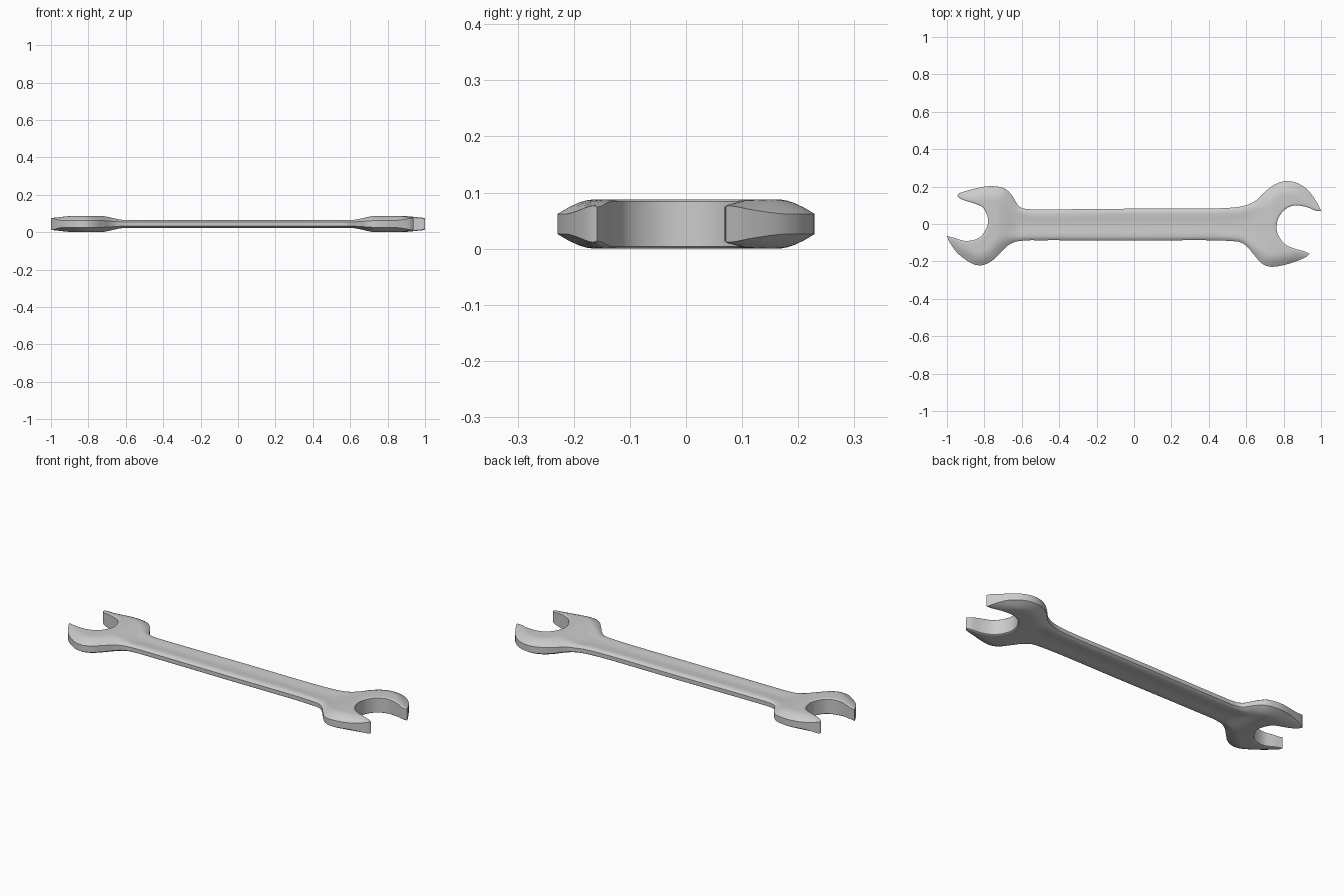
import bpy, bmesh, math
from mathutils import Vector
from mathutils.geometry import delaunay_2d_cdt
from mathutils.kdtree import KDTree

cube = bpy.data.objects.get("Cube")
if cube:
    bpy.data.objects.remove(cube)

# Outline in four chains, anticlockwise: two outer edges and two mouths
TOP_EDGE = [(1, .075), (.98, .115), (.933, .182), (.875, .222), (.81, .233), (.75, .214),
            (.7, .176), (.65, .128), (.59, .102), (.5, .09), (0, .086), (-.5, .082), (-.56, .083),
            (-.61, .095), (-.655, .16), (-.69, .193), (-.75, .206), (-.8, .204), (-.85, .193),
            (-.94, .165), (-.945, .155)]
LEFT_MOUTH = [(-.945, .155), (-.93, .14), (-.85, .112), (-.81, .094), (-.785, .05), (-.78, .01),
              (-.795, -.03), (-.82, -.064), (-.853, -.08), (-.905, -.086), (-.96, -.07), (-1, -.06)]
BOTTOM_EDGE = [(-1, -.06), (-.99, -.085), (-.95, -.145), (-.9, -.187), (-.85, -.214), (-.805, -.215),
               (-.76, -.193), (-.72, -.155), (-.675, -.112), (-.64, -.093), (-.58, -.084), (-.5, -.083),
               (0, -.084), (.5, -.086), (.575, -.096), (.61, -.123), (.65, -.171), (.685, -.208),
               (.725, -.224), (.78, -.22), (.86, -.198), (.925, -.169), (.938, -.155)]
RIGHT_MOUTH = [(.938, -.155), (.917, -.144), (.853, -.126), (.805, -.102), (.773, -.059), (.762, -.016),
               (.773, .037), (.805, .08), (.853, .102), (.917, .096), (.98, .073), (1, .075)]

MID = .044
STEP = .012


def smooth(a, b, v):
    t = max(0, min(1, (v - a) / (b - a)))
    return t * t * (3 - 2 * t)


def spline(points):
    """Centripetal curve through the points, without the last one."""
    p = [Vector(q) for q in points]
    p = [p[0] * 2 - p[1]] + p + [p[-1] * 2 - p[-2]]
    out = []
    for a, b, c, d in zip(p, p[1:], p[2:], p[3:]):
        k = [0]
        for u, v in ((a, b), (b, c), (c, d)):
            k.append(k[-1] + math.sqrt((v - u).length))
        count = max(1, round((c - b).length / STEP))
        for i in range(count):
            t = k[1] + (k[2] - k[1]) * i / count
            mix = lambda u, v, m, n: u.lerp(v, (t - k[m]) / (k[n] - k[m]))
            ab, bc, cd = mix(a, b, 0, 1), mix(b, c, 1, 2), mix(c, d, 2, 3)
            out.append(mix(mix(ab, bc, 0, 2), mix(bc, cd, 1, 3), 1, 2))
    return out


def tree(points):
    kd = KDTree(len(points))
    for i, q in enumerate(points):
        kd.insert((q.x, q.y, 0), i)
    kd.balance()
    return kd


chains = [spline(c) for c in (TOP_EDGE, LEFT_MOUTH, BOTTOM_EDGE, RIGHT_MOUTH)]
outline = sum(chains, [])
total = len(outline)
normals = []
for i in range(total):
    along = (outline[(i + 1) % total] - outline[i - 1]).normalized()
    normals.append(Vector((-along.y, along.x)))
rim = tree(outline)
outer = tree(chains[0] + chains[2])
mouth = tree(chains[1] + chains[3])


def distance(kd, q):
    return kd.find((q.x, q.y, 0))[2]


def inside(q, gap):
    co, i, d = rim.find((q.x, q.y, 0))
    return d >= gap and (q - outline[i]).dot(normals[i]) > 0


# Interior points: rings that follow the edge, then an even grid
points = list(outline)
for gap in (.004, .011, .02):
    for q, n in zip(outline, normals):
        r = q + n * gap
        if inside(r, gap * .95):
            points.append(r)
for i in range(-70, 71):
    for j in range(-17, 18):
        q = Vector((i / 70, j / 70))
        if inside(q, .027):
            points.append(q)


def half_thickness(q):
    """Thin shaft with a shallow hollow; thick heads with sloped outer edges."""
    x = abs(q.x)
    head = smooth(.6, .74, x)
    d_out, d_in = distance(outer, q), distance(mouth, q)
    full = .021 + .023 * head - .007 * smooth(.85, 1, x)
    wall = .011 + .007 * head + .015 * (1 - smooth(0, .09, d_in))
    reach = .022 + .045 * head
    rise = math.sin(min(1, d_out / reach) * math.pi / 2)
    h = wall + (full - wall) * rise
    h -= .004 * (1 - head) * smooth(.025, .08, d_out)
    return h - .004 * (1 - min(1, d_in / .008)) ** 2


verts, edges, faces = delaunay_2d_cdt(points, [], [list(range(total))], 1, 1e-5)[:3]

bm = bmesh.new()
top, bottom = [], []
for q in verts:
    h = half_thickness(q)
    top.append(bm.verts.new((q.x, q.y - .004, MID + h)))
    bottom.append(bm.verts.new((q.x, q.y - .004, MID - h)))
directed = set()
for f in faces:
    bm.faces.new([top[i] for i in f])
    bm.faces.new([bottom[i] for i in reversed(f)])
    directed.update(zip(f, f[1:] + f[:1]))
# Side wall around the rim
for a, b in directed:
    if (b, a) not in directed:
        bm.faces.new((top[b], top[a], bottom[a], bottom[b]))
bmesh.ops.delete(bm, geom=[v for v in bm.verts if not v.link_faces], context='VERTS')
bmesh.ops.recalc_face_normals(bm, faces=bm.faces)

mesh = bpy.data.meshes.new("open_end_wrench")
bm.to_mesh(mesh)
bm.free()
wrench = bpy.data.objects.new("open_end_wrench", mesh)
bpy.context.collection.objects.link(wrench)

# Plain steel
steel = bpy.data.materials.new("light_grey_steel")
steel.use_nodes = True
colour = (.6, .6, .6, 1)
steel.diffuse_color = colour
steel.node_tree.nodes["Principled BSDF"].inputs["Base Color"].default_value = colour
mesh.materials.append(steel)

bpy.ops.object.select_all(action='DESELECT')
wrench.select_set(True)
bpy.context.view_layer.objects.active = wrench
bpy.ops.object.shade_smooth_by_angle(angle=math.radians(50))
